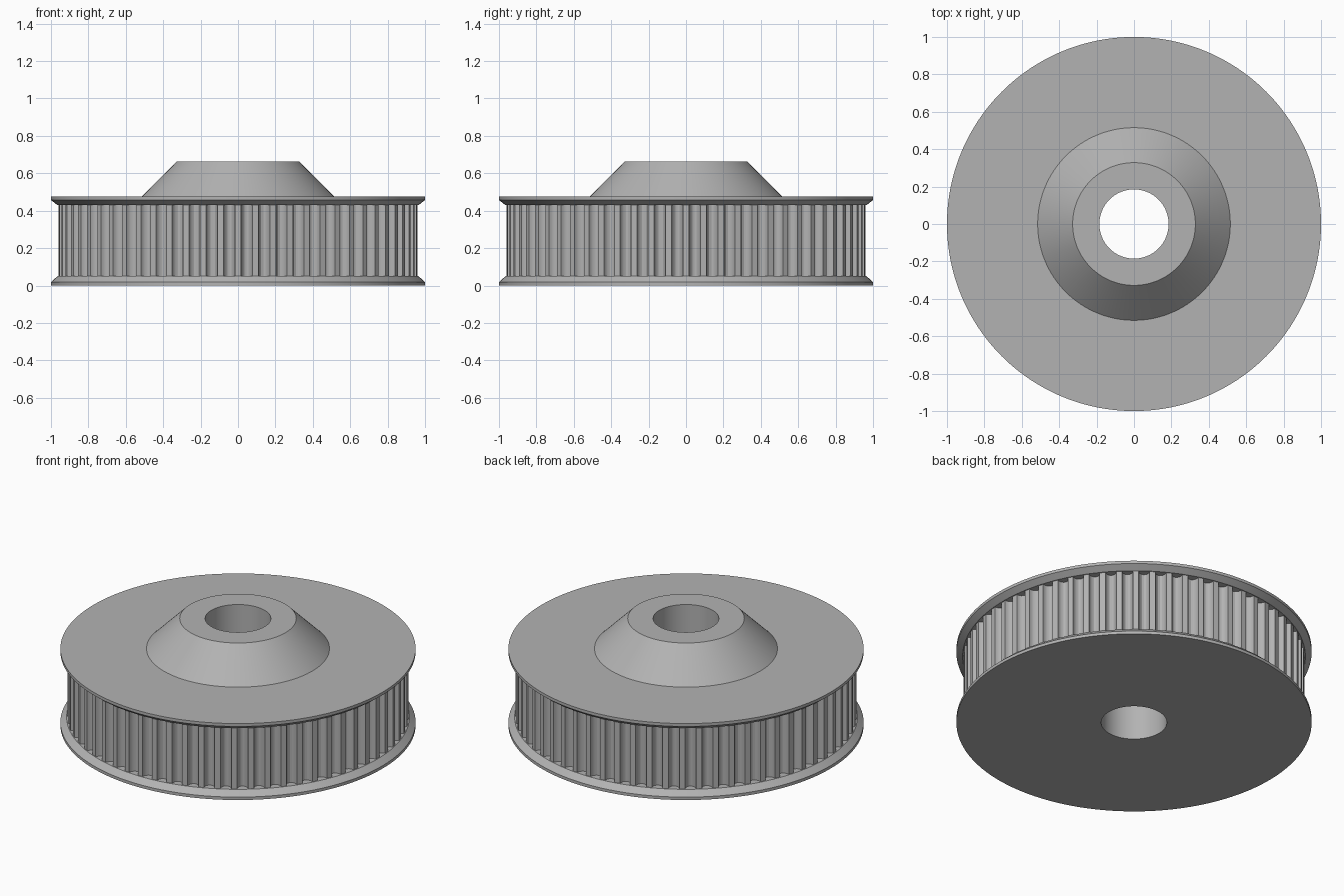
import bpy, bmesh
from math import pi, cos, sin, radians

cube = bpy.data.objects.get("Cube")
if cube:
    bpy.data.objects.remove(cube)

TEETH = 64
SEGMENTS = 192
TIP = 0.96          # radius of the tooth tips
GROOVE = 0.031      # radius of each rounded groove
LOW, HIGH = 0.05, 0.43

metal = bpy.data.materials.new("grey metal")
metal.use_nodes = True
grey = (0.45, 0.45, 0.45, 1)
metal.diffuse_color = grey
metal.node_tree.nodes["Principled BSDF"].inputs["Base Color"].default_value = grey


def finish(bm, name):
    bmesh.ops.recalc_face_normals(bm, faces=bm.faces)
    mesh = bpy.data.meshes.new(name)
    bm.to_mesh(mesh)
    bm.free()
    mesh.materials.append(metal)
    obj = bpy.data.objects.new(name, mesh)
    bpy.context.collection.objects.link(obj)
    bpy.ops.object.select_all(action="DESELECT")
    obj.select_set(True)
    bpy.context.view_layer.objects.active = obj
    bpy.ops.object.shade_smooth_by_angle(angle=radians(25))
    return obj


def bridge(bm, a, b):
    for i in range(len(a)):
        j = (i + 1) % len(a)
        bm.faces.new((a[i], a[j], b[j], b[i]))


def lathe(name, profile):
    """Closed (radius, height) profile turned around the z axis."""
    bm = bmesh.new()
    angles = [2 * pi * i / SEGMENTS for i in range(SEGMENTS)]
    rings = [[bm.verts.new((r * cos(a), r * sin(a), z)) for a in angles]
             for r, z in profile]
    for i, ring in enumerate(rings):
        bridge(bm, rings[i - 1], ring)
    return finish(bm, name)


# Turned body: bore, lower flange, core, upper flange and tapered hub
lathe("pulley_body", [
    (0.185, 0), (1, 0), (1, 0.018), (0.965, LOW),
    (0.9, LOW), (0.9, HIGH),
    (0.965, HIGH), (1, 0.457), (1, 0.475),
    (0.515, 0.475), (0.328, 0.662), (0.185, 0.662)])

# Toothed belt band: round grooves between narrow lands
outline = []
for t in range(TEETH):
    middle = 2 * pi * (t + 0.5) / TEETH
    for k in range(9):
        swing = pi * k / 8
        r = TIP - GROOVE * 1.25 * sin(swing)
        a = middle - GROOVE * cos(swing) / TIP
        outline.append((r * cos(a), r * sin(a)))

bm = bmesh.new()
lower, upper = ([bm.verts.new((x, y, z)) for x, y in outline] for z in (LOW, HIGH))
bridge(bm, lower, upper)
finish(bm, "toothed_band")
